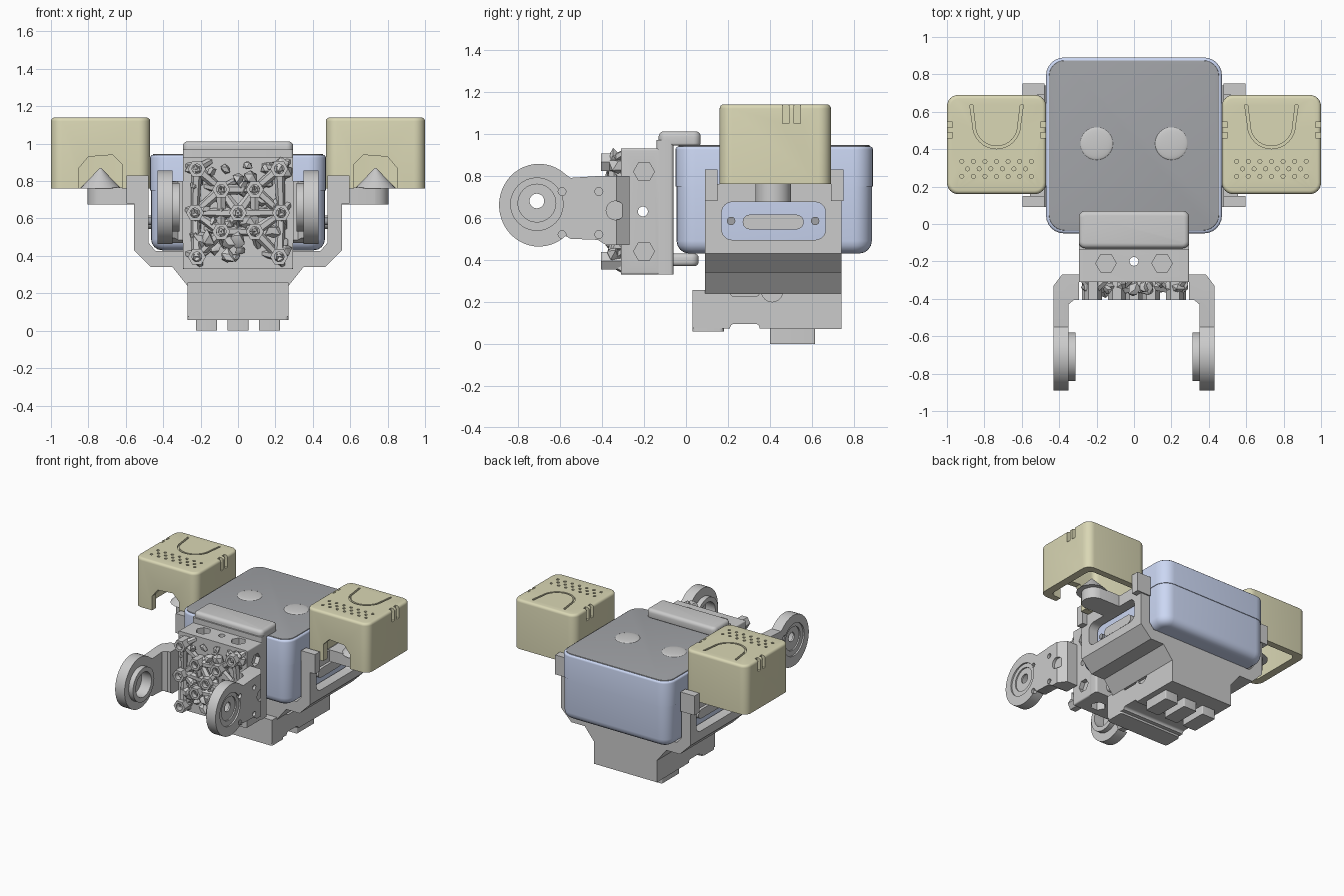
import bpy, bmesh, random
from math import sin, cos, pi, radians
from mathutils import Vector, Matrix

if "Cube" in bpy.data.objects:
    bpy.data.objects.remove(bpy.data.objects["Cube"])

random.seed(4)

def material(name, c):
    m = bpy.data.materials.new(name)
    m.diffuse_color = (*c, 1)
    m.use_nodes = True
    m.node_tree.nodes["Principled BSDF"].inputs["Base Color"].default_value = m.diffuse_color
    return m

BLUE = material("blue_plastic", (0.60, 0.68, 0.90))
OLIVE = material("olive_plastic", (0.70, 0.68, 0.46))
DARK = material("dark_panel", (0.36, 0.37, 0.39))

def finish(name, bm, mat=None):
    bmesh.ops.recalc_face_normals(bm, faces=bm.faces[:])
    me = bpy.data.meshes.new(name)
    bm.to_mesh(me)
    bm.free()
    ob = bpy.data.objects.new(name, me)
    bpy.context.collection.objects.link(ob)
    if mat:
        me.materials.append(mat)
    return ob

AX = {'x': lambda a, b, h: (h, a, b), 'y': lambda a, b, h: (a, h, b), 'z': lambda a, b, h: (a, b, h)}

def prism(name, pts, lo, hi, axis, mat=None, bev_lo=0, bev_hi=0, seg=4):
    """Extrude a 2D outline along an axis, optionally rounding either rim."""
    bm = bmesh.new()
    f = AX[axis]
    a = [bm.verts.new(f(*p, lo)) for p in pts]
    b = [bm.verts.new(f(*p, hi)) for p in pts]
    n = len(pts)
    bottom, top = bm.faces.new(a), bm.faces.new(b)
    for i in range(n):
        j = (i + 1) % n
        bm.faces.new((a[i], a[j], b[j], b[i]))
    bmesh.ops.recalc_face_normals(bm, faces=bm.faces[:])
    el, eh = bottom.edges[:], top.edges[:]
    for edges, w in ((el, bev_lo), (eh, bev_hi)):
        if w:
            bmesh.ops.bevel(bm, geom=edges, offset=w, segments=seg, profile=0.5,
                            affect='EDGES', clamp_overlap=False)
    return finish(name, bm, mat)

def circle(cx, cy, r, n=32):
    return [(cx + r * cos(2 * pi * i / n), cy + r * sin(2 * pi * i / n)) for i in range(n)]

def rrect(x0, y0, x1, y1, r, n=6):
    if r == 0:
        return [(x0, y0), (x1, y0), (x1, y1), (x0, y1)]
    out = []
    for k, (cx, cy) in enumerate(((x1 - r, y1 - r), (x0 + r, y1 - r), (x0 + r, y0 + r), (x1 - r, y0 + r))):
        out += [(cx + r * cos((k + i / n) * pi / 2), cy + r * sin((k + i / n) * pi / 2)) for i in range(n + 1)]
    return out

def boolean(ob, *cutters, op='DIFFERENCE'):
    bpy.context.view_layer.objects.active = ob
    for c in cutters:
        m = ob.modifiers.new("cut", 'BOOLEAN')
        m.operation, m.solver, m.object = op, 'EXACT', c
        bpy.ops.object.modifier_apply(modifier=m.name)
        bpy.data.objects.remove(c)

def mirror(ob):
    ob.modifiers.new("mirror", 'MIRROR').use_clip = False

# Blue housing: lower tub, lid and dark top panel with two round dimples
prism("housing_tub", rrect(-.465, -.045, .465, .885, .09), .43, .76, 'z', BLUE, bev_lo=.06)
prism("housing_lid", rrect(-.47, -.05, .47, .89, .095), .75, .94, 'z', BLUE, bev_hi=.015)
prism("top_panel", rrect(-.455, -.035, .455, .875, .085), .93, .946, 'z', DARK, bev_hi=.004)
for s in (-1, 1):
    bm = bmesh.new()
    bmesh.ops.create_uvsphere(bm, u_segments=32, v_segments=16, radius=.088,
                              matrix=Matrix.Translation((s * .2, .43, .945)) @ Matrix.Diagonal((1, 1, .12, 1)))
    finish("top_button", bm)

# Cradle: U-shaped frame around the housing, with a window on each side
half = [(.27, .24), (.35, .34), (.465, .34), (.555, .43), (.555, .76), (.478, .76), (.478, .47), (.44, .425)]
cradle = prism("cradle_frame", half + [(-x, z) for x, z in reversed(half)], .09, .74, 'y')
boolean(cradle, prism("c", rrect(.17, .495, .665, .675, .05), -.7, .7, 'x'))
for y0 in (.09, .69):
    mirror(prism("cradle_post", rrect(.478, .68, .597, .83, 0), y0, y0 + .06, 'y'))

# Side slot cover and screws visible inside each window
mirror(prism("side_grip", rrect(.27, .545, .56, .615, .034), .46, .50, 'x'))
for y in (.215, .615):
    mirror(prism("side_screw", circle(y, .585, .02, 16), .46, .485, 'x', DARK))

# Base block with notches, lip and feet
base = prism("base_block", [(.03, .075), (.74, .07), (.74, .25), (.03, .257)], -.27, .27, 'x')
boolean(base, prism("c", circle(.41, .25, .05), -.3, -.25, 'x'), prism("c", circle(.41, .25, .05), .25, .3, 'x'),
        prism("c", rrect(.21, .225, .35, .3, .02), .25, .3, 'x'), prism("c", rrect(.21, .225, .35, .3, .02), -.3, -.25, 'x'),
        prism("c", rrect(.21, .0, .35, .095, .02), -.3, .3, 'x'))
prism("base_lip", rrect(-.27, .03, .27, .18, .02), .058, .09, 'z')
for x in (-.168, 0, .168):
    prism("base_foot", rrect(x - .057, .4, x + .057, .615, .008), 0, .09, 'z')

# Pod mounts: arm with a cone locating pin
mirror(prism("pod_mount_arm", [(.54, .33), (.73, .33)] + [(.72 + .085 * cos(a), .415 + .085 * sin(a)) for a in
       [radians(-80 + 16 * i) for i in range(11)]] + [(.73, .5), (.54, .5)], .675, .765, 'z'))
bm = bmesh.new()
bmesh.ops.create_cone(bm, cap_ends=True, segments=32, radius1=.11, radius2=.004, depth=.11,
                      matrix=Matrix.Translation((.735, .415, .815)))
mirror(finish("pod_mount_pin", bm))

# Olive pods: hollow rounded boxes with arch, U groove, speaker holes and clip notches
pod = prism("side_pod", rrect(.47, .16, 1.0, .69, .06), .76, 1.14, 'z', OLIVE, bev_hi=.02)
cavity = prism("c", rrect(.53, .21, .94, .64, .04), .7, 1.08, 'z')
arch = prism("c", [(.62, .7), (.85, .7), (.85, .87), (.80, .93), (.67, .94), (.62, .89)], .1, .3, 'y')
outer, inner = [], []
for i in range(17):
    a = pi + pi * i / 16
    outer.append((.735 + .128 * cos(a), .53 + .128 * sin(a)))
    inner.append((.735 + .114 * cos(a), .53 + .114 * sin(a)))
groove = prism("c", [(.592, .635)] + outer + [(.878, .635), (.862, .635)] + inner[::-1] + [(.608, .635)], 1.125, 1.2, 'z')
boolean(pod, cavity, arch, groove)
for x0, x1 in ((.46, .50), (.97, 1.01)):
    boolean(pod, prism("c", rrect(x0, .46, x1, .49, 0), 1.05, 1.2, 'z'),
            prism("c", rrect(x0, .515, x1, .545, 0), 1.05, 1.2, 'z'))
for r, y in enumerate((.335, .295, .255)):
    for k in range(7 - r % 2):
        x = .735 + (k - 3 + .5 * (r % 2)) * .062
        boolean(pod, prism("c", circle(x, y, .011, 8), 1.12, 1.2, 'z'))
mirror(pod)

# Front bracket: back plate with upper hood and lower tab
prism("bracket_plate", rrect(-.295, -.14, .295, -.06, .015), .33, .97, 'z')
prism("bracket_hood", rrect(-.295, -.13, .295, .07, .035), .945, 1.012, 'z', bev_hi=.025, bev_lo=.01)
prism("bracket_tab", rrect(-.2, -.1, .2, .06, .035), .37, .43, 'z', bev_hi=.02, bev_lo=.02)

# Coupling core with pockets and crossing through-holes
core = prism("coupling_core", rrect(-.295, .33, .295, .93, .01), -.31, -.13, 'y')
for x in (-.15, .15):
    boolean(core, prism("c", circle(x, -.21, .055, 6), .87, 1, 'z'), prism("c", circle(x, -.21, .055, 6), .2, .39, 'z'))
for s in (0, 1):
    lo, hi = (.26, .4) if s else (-.4, -.26)
    boolean(core, prism("c", circle(-.2, .82, .05, 6), lo, hi, 'x'), prism("c", circle(-.2, .44, .05, 6), lo, hi, 'x'))
boolean(core, prism("c", circle(0, -.2, .024, 16), .2, 1, 'z'), prism("c", circle(-.205, .63, .024, 16), -.4, .4, 'x'))

# Lattice on the coupling face: hex sockets, diagonal struts and faceted chunks
nodes = [(0, .63)] + [(s * x, z) for s in (-1, 1) for x, z in ((.22, .865), (.09, .755), (.09, .53), (.22, .395), (.23, .63))]
bm = bmesh.new()
def strut(p, q, r):
    p, q = Vector(p), Vector(q)
    m = Matrix.Translation((p + q) / 2) @ (q - p).to_track_quat('Z', 'Y').to_matrix().to_4x4()
    bmesh.ops.create_cone(bm, cap_ends=True, segments=6, radius1=r, radius2=r * .7, depth=(q - p).length, matrix=m)
for i, (x, z) in enumerate(nodes):
    for u, w in nodes[i + 1:]:
        if (x - u) ** 2 + (z - w) ** 2 < .032 * 2:
            strut((x, -.35, z), (u, -.33, w), .03)
    for dx, dz in ((-.09, .02), (.08, .05), (.02, -.09)):
        u, w = max(-.275, min(.275, x + dx)), max(.35, min(.91, z + dz))
        strut((x, -.36, z), (u, -.29, w), .026)
for _ in range(40):
    p = Vector((random.uniform(-.25, .25), random.uniform(-.35, -.31), random.uniform(.38, .89)))
    ico = bmesh.ops.create_icosphere(bm, subdivisions=1, radius=random.uniform(.025, .05), matrix=Matrix.Translation(p))
    for v in ico["verts"]:
        v.co = p + (v.co - p) * random.uniform(.6, 1.2)
finish("coupling_lattice", bm)
for x, z in nodes:
    r = .048
    socket = prism("hex_socket", circle(x, z, r, 6), -.405, -.3, 'y')
    boolean(socket, prism("c", circle(x, z, .026, 16), -.45, -.35, 'y'))

# Fork arms: plan outline intersected with the side outline, then bored
plan = [(.295, -.27), (.385, -.27), (.43, -.33), (.43, -.95), (.35, -.95), (.35, -.43), (.32, -.405), (.295, -.405)]
side = [(-.7 + .19 * cos(radians(a)), .66 + .197 * sin(radians(a))) for a in range(48, 313, 8)]
side += [(-.55, .5), (-.42, .495), (-.38, .47), (-.2, .47), (-.2, .8), (-.4, .8), (-.55, .79)]
arm = prism("fork_arm", plan, .4, .9, 'z')
boolean(arm, prism("c", side, .2, .5, 'x'), op='INTERSECT')
boolean(arm, prism("boss", circle(-.71, .66, .13), .312, .36, 'x'), op='UNION')
boolean(arm, prism("c", circle(-.71, .66, .095), .30, .395, 'x'),
        prism("c", circle(-.71, .665, .125), .418, .5, 'x'), prism("c", circle(-.71, .67, .09), .408, .5, 'x'),
        prism("c", circle(-.71, .68, .035, 20), .2, .5, 'x'), prism("c", circle(-.335, .635, .045, 20), .41, .5, 'x'))
for y in (-.59, -.415):
    for z in (.725, .52):
        boolean(arm, prism("c", circle(y, z, .019, 12), .41, .5, 'x'))
mirror(arm)

# Smooth rounded surfaces, keep hard edges
bpy.ops.object.select_all(action='DESELECT')
for ob in bpy.context.scene.objects:
    ob.select_set(True)
    bpy.context.view_layer.objects.active = ob
bpy.ops.object.shade_smooth_by_angle(angle=radians(32))
